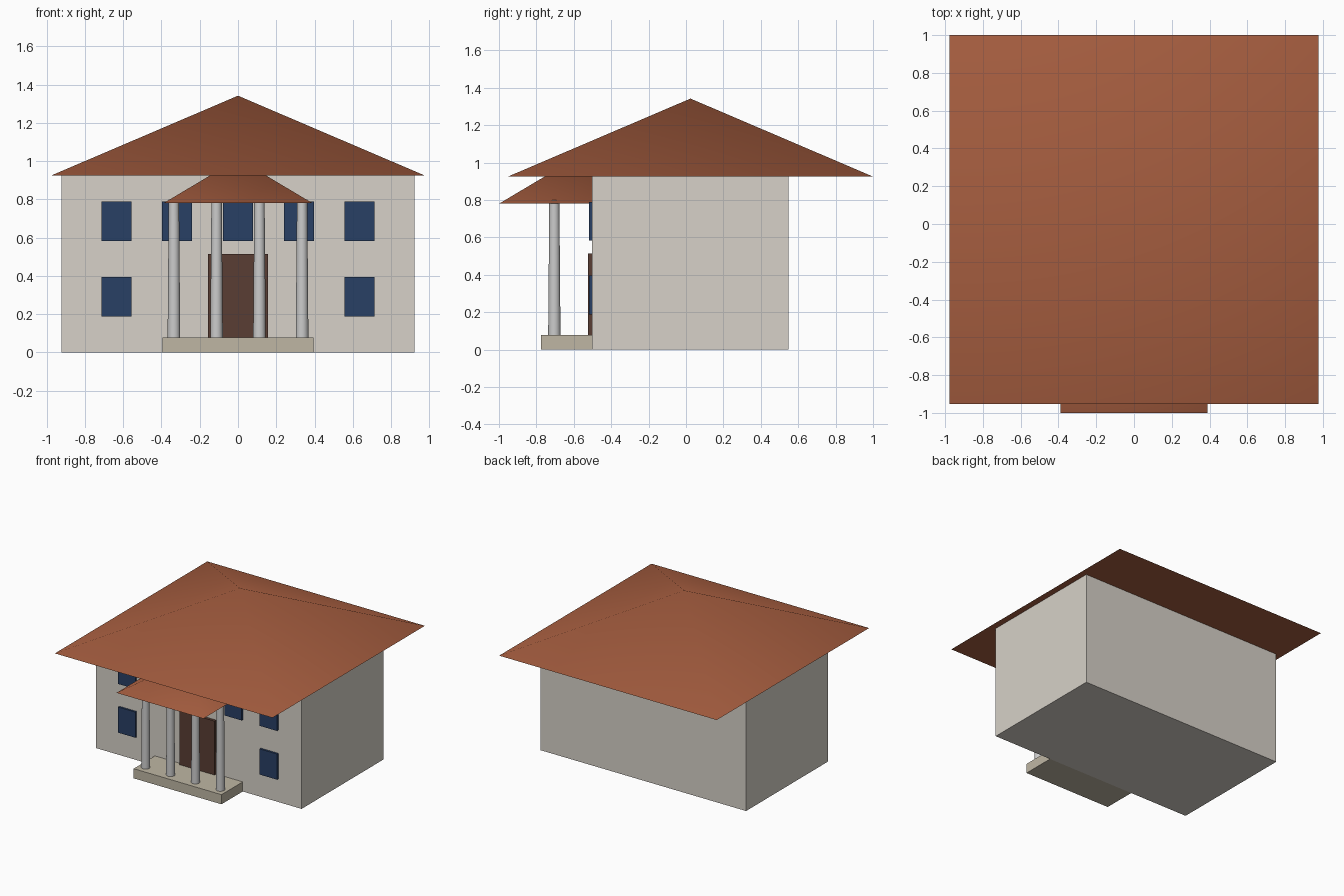
import bpy
from math import radians, pi, sqrt

if "Cube" in bpy.data.objects:
    bpy.data.objects.remove(bpy.data.objects["Cube"])


def material(name, rgb):
    m = bpy.data.materials.new(name)
    m.diffuse_color = (*rgb, 1)
    m.use_nodes = True
    m.node_tree.nodes["Principled BSDF"].inputs["Base Color"].default_value = m.diffuse_color
    return m


WALL = material("plaster", (0.68, 0.64, 0.58))
ROOF = material("tile", (0.38, 0.11, 0.05))
GLASS = material("glass", (0.022, 0.05, 0.13))
WOOD = material("wood", (0.10, 0.047, 0.033))
STONE = material("stone", (0.52, 0.47, 0.37))


def box(name, x, y, z, mat):
    """Box from (min, max) ranges on each axis."""
    bpy.ops.mesh.primitive_cube_add(size=1, location=[sum(r) / 2 for r in (x, y, z)])
    o = bpy.context.object
    o.name = name
    o.scale = [r[1] - r[0] for r in (x, y, z)]
    bpy.ops.object.transform_apply(location=False, rotation=False, scale=True)
    o.data.materials.append(mat)
    return o


def pyramid(name, half, y, z0, z1):
    """Square pyramid roof with sides along the axes."""
    bpy.ops.mesh.primitive_cone_add(vertices=4, radius1=half * sqrt(2), radius2=0,
                                    depth=z1 - z0, location=(0, y, (z0 + z1) / 2),
                                    rotation=(0, 0, pi / 4))
    o = bpy.context.object
    o.name = name
    o.data.materials.append(ROOF)
    bpy.ops.object.shade_smooth_by_angle(angle=radians(45))
    return o


# Main block and roofs
box("house_body", (-0.922, 0.922), (-0.502, 0.547), (0, 0.925), WALL)
pyramid("main_roof", 0.976, 0.024, 0.925, 1.342)
pyramid("porch_roof", 0.39, -0.61, 0.78, 1.012)

# Porch floor and door
box("porch_floor", (-0.394, 0.394), (-0.774, -0.502), (0, 0.078), STONE)
box("front_door", (-0.156, 0.156), (-0.524, -0.49), (0.06, 0.515), WOOD)

# Windows: five above, two below
windows = [(x, 0.686) for x in (-0.635, -0.318, 0, 0.318, 0.635)]
windows += [(-0.635, 0.291), (0.635, 0.291)]
for x, z in windows:
    box("window", (x - 0.078, x + 0.078), (-0.518, -0.49), (z - 0.104, z + 0.104), GLASS)

# Tapered porch columns, tops just piercing the porch roof
for x in (-0.335, -0.112, 0.112, 0.335):
    bpy.ops.mesh.primitive_cone_add(vertices=32, radius1=0.033, radius2=0.027,
                                    depth=0.73, location=(x, -0.704, 0.435))
    bpy.context.object.name = "porch_column"
    bpy.ops.object.shade_smooth_by_angle(angle=radians(30))
